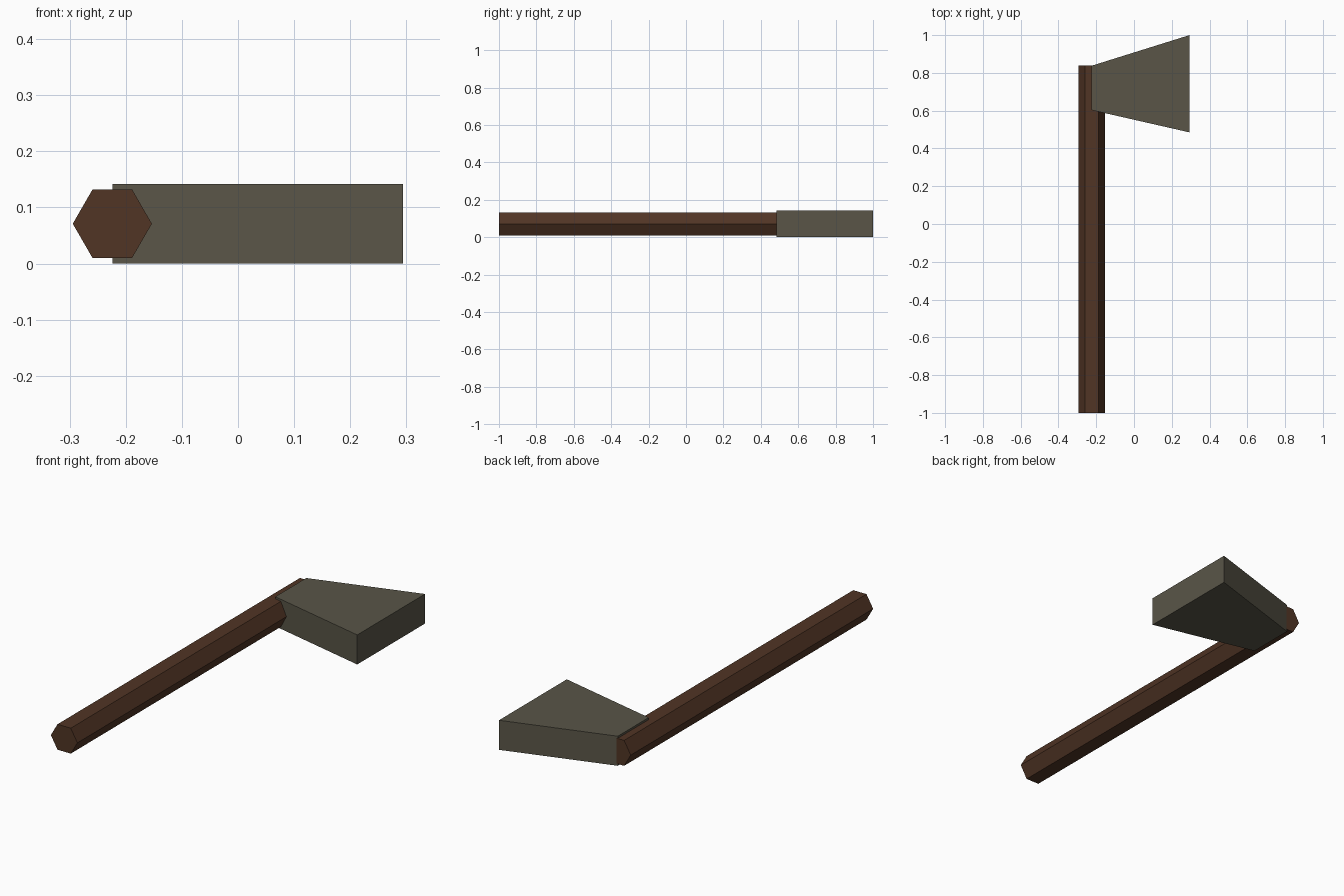
import bpy, bmesh, math
from mathutils import Vector

if "Cube" in bpy.data.objects:
    bpy.data.objects.remove(bpy.data.objects["Cube"])


def material(name, rgb):
    mat = bpy.data.materials.new(name)
    mat.diffuse_color = (*rgb, 1.0)
    mat.use_nodes = True
    mat.node_tree.nodes["Principled BSDF"].inputs["Base Color"].default_value = mat.diffuse_color
    return mat


def prism(name, profile, sweep, mat):
    """Extrude a closed flat profile along a vector into a solid part."""
    bm = bmesh.new()
    face = bm.faces.new([bm.verts.new(p) for p in profile])
    result = bmesh.ops.extrude_face_region(bm, geom=[face], use_keep_orig=True)
    moved = [v for v in result["geom"] if isinstance(v, bmesh.types.BMVert)]
    bmesh.ops.translate(bm, verts=moved, vec=Vector(sweep))
    bmesh.ops.recalc_face_normals(bm, faces=bm.faces[:])
    mesh = bpy.data.meshes.new(name)
    bm.to_mesh(mesh)
    bm.free()
    mesh.materials.append(mat)
    obj = bpy.data.objects.new(name, mesh)
    bpy.context.collection.objects.link(obj)
    return obj


wood = material("dark_wood", (0.082, 0.035, 0.018))
stone = material("grey_stone", (0.100, 0.091, 0.064))

HANDLE_X, MID_Z, RADIUS = -0.224, 0.071, 0.0705

# Six-sided handle running front to back
hexagon = [(HANDLE_X + RADIUS * math.cos(i * math.pi / 3), -1.0,
            MID_Z + RADIUS * math.sin(i * math.pi / 3)) for i in range(6)]
prism("handle", hexagon, (0, 1.84, 0), wood)

# Flared axe head, narrow end buried in the handle
wedge = [(HANDLE_X, 0.603, 0), (0.294, 0.485, 0),
         (0.294, 1.0, 0), (HANDLE_X, 0.838, 0)]
prism("axe_head", wedge, (0, 0, 2 * MID_Z), stone)
